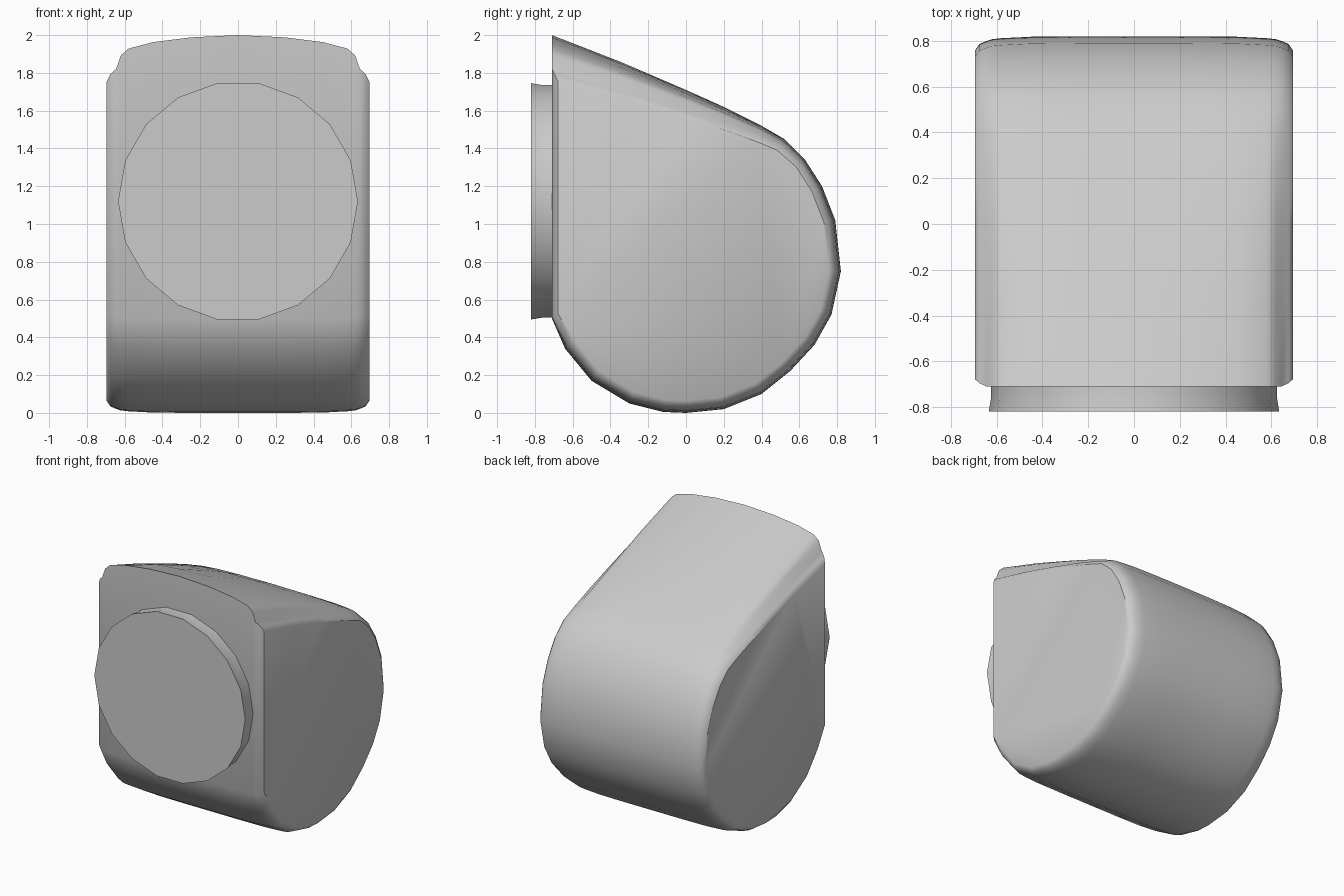
import bpy, bmesh
from math import radians, sin, cos, pi

cube = bpy.data.objects.get("Cube")
if cube:
    bpy.data.objects.remove(cube, do_unlink=True)

grey = bpy.data.materials.new("plain_grey")
grey.use_nodes = True
tone = (0.6, 0.6, 0.6, 1)
grey.diffuse_color = tone
grey.node_tree.nodes["Principled BSDF"].inputs["Base Color"].default_value = tone


def loft(name, rings, angle):
    """Skin a row of equal closed rings and cap both ends."""
    bm = bmesh.new()
    rows = [[bm.verts.new(p) for p in ring] for ring in rings]
    for a, b in zip(rows, rows[1:]):
        for i in range(len(a)):
            j = (i + 1) % len(a)
            bm.faces.new((a[i], a[j], b[j], b[i]))
    bm.faces.new(rows[0])
    bm.faces.new(rows[-1])
    bmesh.ops.recalc_face_normals(bm, faces=bm.faces[:])
    mesh = bpy.data.meshes.new(name)
    bm.to_mesh(mesh)
    bm.free()
    mesh.materials.append(grey)
    obj = bpy.data.objects.new(name, mesh)
    bpy.context.collection.objects.link(obj)
    bpy.ops.object.select_all(action="DESELECT")
    obj.select_set(True)
    bpy.context.view_layer.objects.active = obj
    bpy.ops.object.shade_smooth_by_angle(angle=radians(angle))
    return obj


# Body: side outline (y, z) with a flat front, round back and sloping top
outline = [(-.71, 2), (-.35, 1.86), (0, 1.71), (.2, 1.62), (.4, 1.52), (.52, 1.45),
           (.63, 1.34), (.72, 1.2), (.79, 1.02), (.82, .75), (.77, .52),
           (.68, .36), (.55, .22), (.4, .1), (.2, .02), (0, 0), (-.12, .005),
           (-.3, .05), (-.5, .17), (-.64, .34), (-.71, .5)]


def section(x, scale, front_scale, drop):
    ring = []
    for y, z in outline:
        high = max(0, z - 1.4) / 0.6
        s = front_scale if y < -.7 else scale
        ring.append((x, y * s, .85 + (z - .85) * scale - drop * high))
    return ring


# Half-width stations: crowned roof, then rounded side edges
half = [(.25, 1, 1, .012), (.45, .998, 1, .035), (.58, .99, 1, .06),
        (.62, .985, 1, .09), (.645, .975, 1, .15), (.675, .96, .98, .16),
        (.695, .925, .955, .16)]
stations = [(-x, s, f, d) for x, s, f, d in reversed(half)] + [(0, 1, 1, 0)] + half
loft("body", [section(*s) for s in stations], 35)

# Round front disc
sides = 18


def circle(y, radius):
    return [(radius * cos(2 * pi * i / sides), y, 1.12 + radius * sin(2 * pi * i / sides))
            for i in range(sides)]


loft("front_disc", [circle(-.69, .625), circle(-.76, .625), circle(-.82, .635)], 30)
